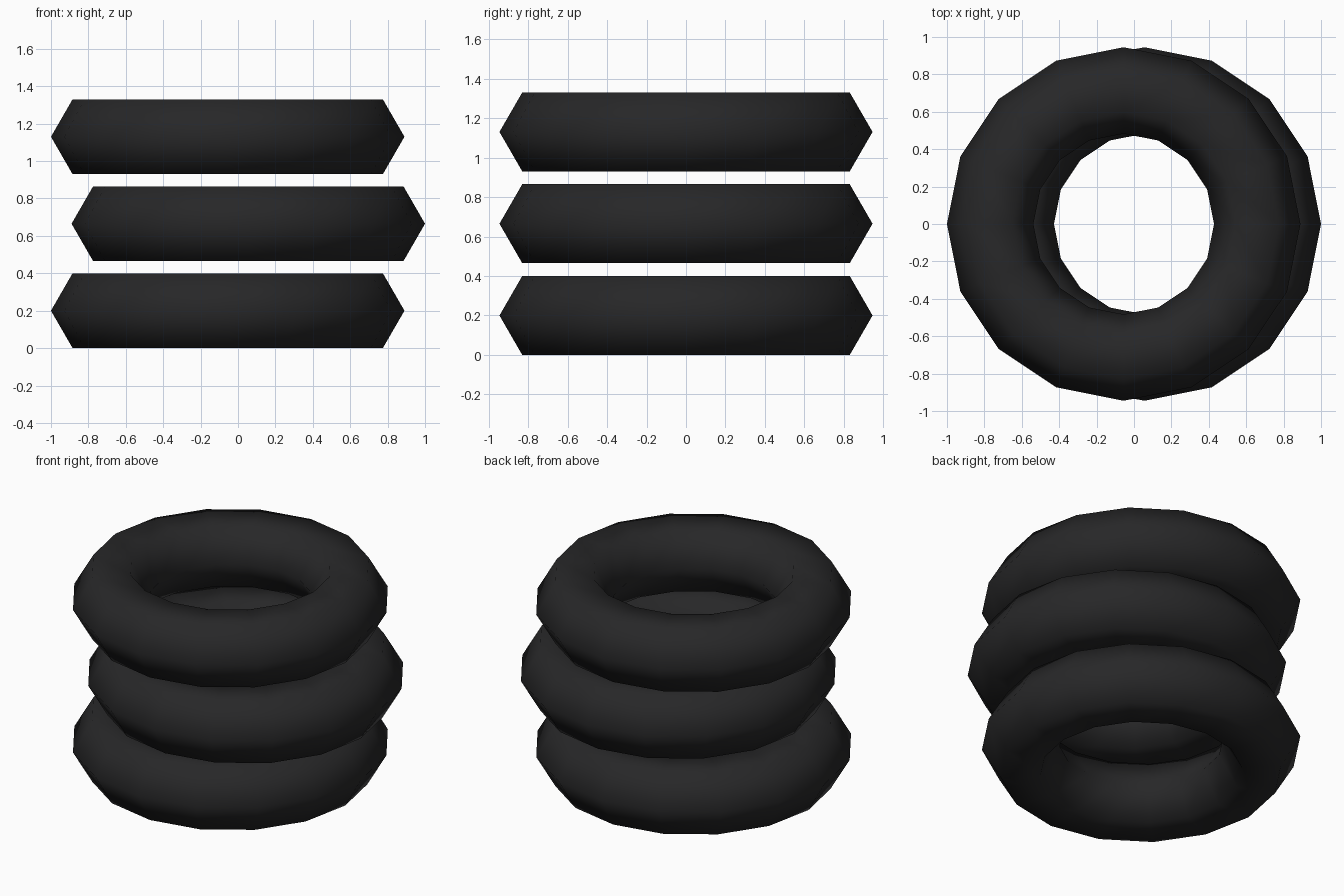
import bpy

if "Cube" in bpy.data.objects:
    bpy.data.objects.remove(bpy.data.objects["Cube"])

MAJOR, MINOR = 0.714, 0.231     # ring radius and tube radius
HALF_H = 0.2                    # half height of the hexagonal tube

# Dark rubber
rubber = bpy.data.materials.new("rubber")
rubber.diffuse_color = (0.02, 0.02, 0.021, 1)
rubber.use_nodes = True
rubber.node_tree.nodes["Principled BSDF"].inputs["Base Color"].default_value = rubber.diffuse_color


def tyre(name, x, z):
    # Low-poly torus: 16 segments round, 6-sided tube, smooth shaded
    bpy.ops.mesh.primitive_torus_add(
        major_segments=16, minor_segments=6,
        major_radius=MAJOR, minor_radius=MINOR, location=(x, 0, z))
    ob = bpy.context.object
    ob.name = name
    ob.data.materials.append(rubber)
    bpy.ops.object.shade_smooth()


# Staggered stack of three tyres
for name, x, level in (("bottom_tyre", -0.055, 0),
                       ("middle_tyre", 0.055, 1),
                       ("top_tyre", -0.055, 2)):
    tyre(name, x, HALF_H + level * 0.465)
